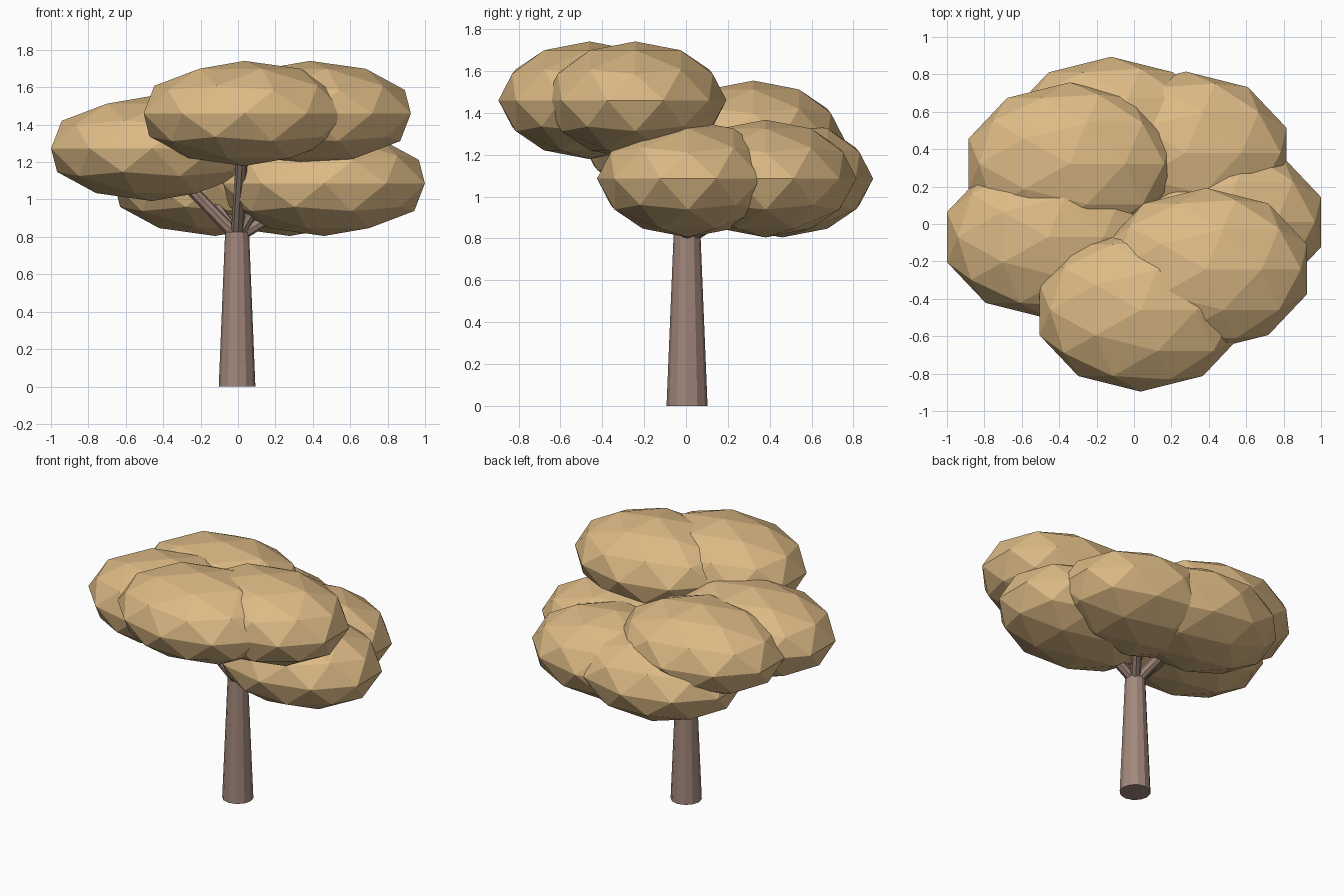
import bpy
from mathutils import Vector

if "Cube" in bpy.data.objects:
    bpy.data.objects.remove(bpy.data.objects["Cube"])


def material(name, color):
    m = bpy.data.materials.new(name)
    m.diffuse_color = (*color, 1)
    m.use_nodes = True
    m.node_tree.nodes["Principled BSDF"].inputs["Base Color"].default_value = m.diffuse_color
    return m


leaf = material("tan_foliage", (0.72, 0.49, 0.235))
bark = material("brown_bark", (0.36, 0.245, 0.20))


def finish(name, mat):
    ob = bpy.context.object
    ob.name = name
    ob.data.materials.append(mat)
    return ob


def limb(name, a, b, r1, r2, sides):
    """Tapered cylinder from a to b."""
    a, b = Vector(a), Vector(b)
    d = b - a
    bpy.ops.mesh.primitive_cone_add(vertices=sides, radius1=r1, radius2=r2,
                                    depth=d.length, location=(a + b) / 2,
                                    rotation=d.to_track_quat('Z', 'Y').to_euler())
    return finish(name, bark)


# Trunk
limb("trunk", (-0.005, 0.005, 0), (-0.005, 0.005, 0.825), 0.098, 0.064, 12)

# Foliage clumps in three tiers, each carried by a branch
clumps = [
    (0.035, -0.461, 1.46), (0.385, -0.21, 1.46),
    (-0.46, -0.07, 1.273), (-0.345, 0.322, 1.273),
    (0.46, 0.01, 1.086), (-0.123, 0.459, 1.086), (0.276, 0.38, 1.086),
]
# second clump sits a little further forward
clumps[1] = (0.385, -0.242, 1.46)

for i, c in enumerate(clumps, 1):
    limb(f"branch_{i}", (-0.005, 0.005, 0.80), c, 0.034, 0.030, 8)
    bpy.ops.mesh.primitive_ico_sphere_add(subdivisions=2, radius=1, location=c,
                                          scale=(0.567, 0.435, 0.281))
    finish(f"foliage_{i}", leaf)
